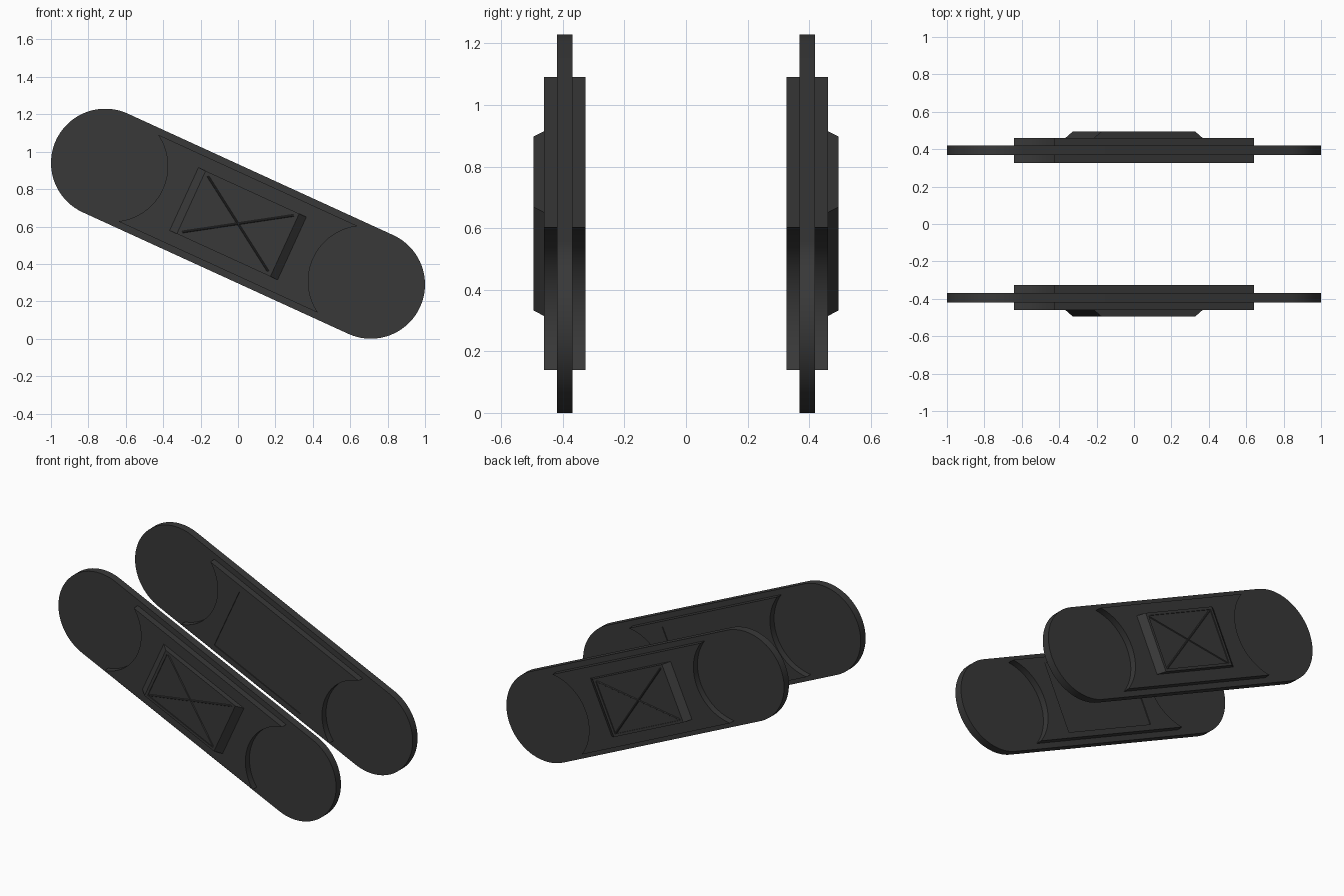
import bpy, bmesh
from math import sin, cos, pi, atan2, hypot

if "Cube" in bpy.data.objects:
    bpy.data.objects.remove(bpy.data.objects["Cube"])

CA, SA, CZ = 0.909, 0.416, 0.615      # tilt of the long axis and its centre height

mat = bpy.data.materials.new("dark_grey")
mat.diffuse_color = (0.04, 0.04, 0.04, 1)
mat.use_nodes = True
mat.node_tree.nodes["Principled BSDF"].inputs["Base Color"].default_value = mat.diffuse_color


def loft(name, rings, helper=False):
    """Join equal (u, v) outlines at successive y depths into a closed solid."""
    bm = bmesh.new()
    loops = [[bm.verts.new((u * CA + v * SA, y, CZ - u * SA + v * CA)) for u, v in pts]
             for pts, y in rings]
    n = len(loops[0])
    for a, b in zip(loops, loops[1:]):
        for i in range(n):
            bm.faces.new((a[i], a[(i + 1) % n], b[(i + 1) % n], b[i]))
    bm.faces.new(loops[0])
    bm.faces.new(loops[-1])
    bmesh.ops.recalc_face_normals(bm, faces=bm.faces)
    me = bpy.data.meshes.new(name)
    bm.to_mesh(me)
    bm.free()
    ob = bpy.data.objects.new(name, me)
    bpy.context.collection.objects.link(ob)
    me.materials.append(mat)
    if helper:
        ob.hide_render = True
        ob.hide_viewport = True
    return ob


def arc(cu, r, a0, a1, n):
    return [(cu + r * cos(a0 + (a1 - a0) * i / n), r * sin(a0 + (a1 - a0) * i / n))
            for i in range(n + 1)]


def rect(u, v):
    return [(-u, -v), (u, -v), (u, v), (-u, v)]


def cut(ob, cutter):
    m = ob.modifiers.new("recess", 'BOOLEAN')
    m.operation = 'DIFFERENCE'
    m.object = cutter


def finish(ob):
    """Repeat the part on the back and shade its curved rims."""
    m = ob.modifiers.new("mirror", 'MIRROR')
    m.use_axis = (False, True, False)
    bpy.ops.object.select_all(action='DESELECT')
    ob.select_set(True)
    bpy.context.view_layer.objects.active = ob
    bpy.ops.object.shade_smooth_by_angle(angle=0.5)


# Thin plate with round ends
outline = arc(0.781, 0.29, -pi / 2, pi / 2, 40) + arc(-0.781, 0.29, pi / 2, 3 * pi / 2, 40)
plate = loft("end_plate", [(outline, -0.419), (outline, -0.369)])

# Thick middle block with scooped ends and a shallow panel on the inner side
hv, cu, r = 0.255, 0.74, 0.297
a = atan2(hv, -(0.588 - cu) * -1)      # angle from scoop centre to block corner
scoop_r = arc(cu, r, 2 * pi - a, a, 32) if a > pi / 2 else arc(cu, r, pi + pi - a, a, 32)
block_out = scoop_r + [(-u, -v) for u, v in scoop_r]
block = loft("middle_block", [(block_out, -0.461), (block_out, -0.327)])
cut(block, loft("inner_panel_cutter",
                [(rect(0.34, 0.22), -0.333), (rect(0.34, 0.22), -0.31)], True))

# Raised outer pad with sloped ends and a shallow recess
pad = loft("outer_pad", [(rect(0.325, 0.185), -0.455), (rect(0.275, 0.185), -0.495)])
ru, rv = 0.258, 0.168
cut(pad, loft("pad_recess_cutter", [(rect(ru, rv), -0.489), (rect(ru, rv), -0.51)], True))

# Crossed ribs in the recess
parts = [plate, block, pad]
length = hypot(ru, rv)
for name, s in (("cross_rib_a", 1), ("cross_rib_b", -1)):
    du, dv = ru / length, s * rv / length
    base = [(p * du - q * dv, p * dv + q * du) for p, q in rect(length * 0.98, 0.007)]
    top = [(p * du - q * dv, p * dv + q * du) for p, q in rect(length * 0.98, 0.002)]
    parts.append(loft(name, [(base, -0.487), (top, -0.494)]))

for part in parts:
    finish(part)
